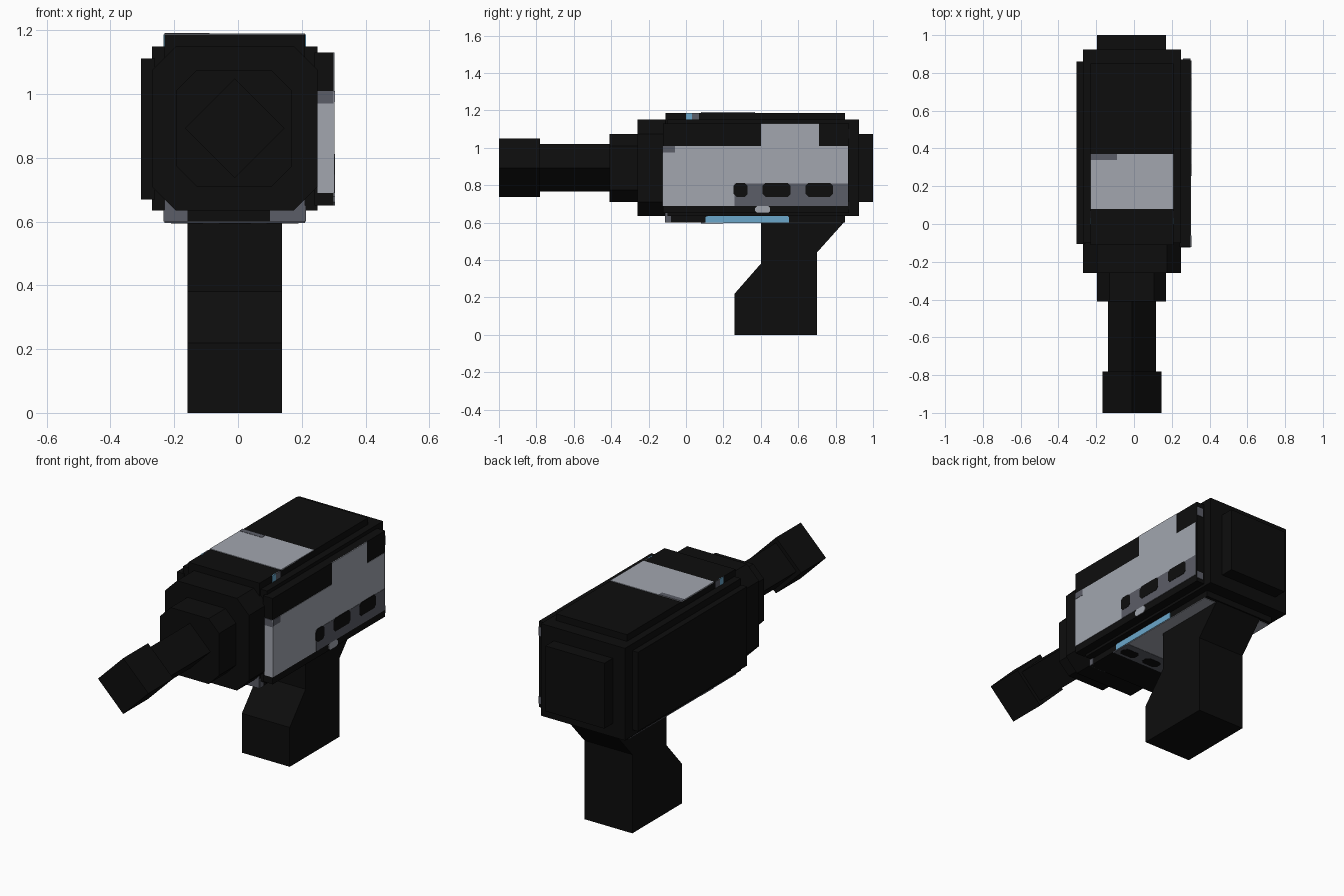
import bpy, bmesh

cube = bpy.data.objects.get("Cube")
if cube:
    bpy.data.objects.remove(cube, do_unlink=True)


def material(name, r, g, b):
    m = bpy.data.materials.new(name)
    m.use_nodes = True
    m.diffuse_color = (r, g, b, 1)
    m.node_tree.nodes["Principled BSDF"].inputs["Base Color"].default_value = (r, g, b, 1)
    return m


BLACK = material("black", 0.004, 0.004, 0.004)
LIGHT = material("light_grey", 0.36, 0.38, 0.43)
DARK = material("dark_grey", 0.105, 0.11, 0.135)
BLUE = material("sky_blue", 0.145, 0.39, 0.60)
MID = -0.01    # x of the body's centre line
AXIS_Z = 0.893  # height of the barrel's centre line


def prism(name, outline, axis, lo, hi, mat):
    """Extrude an outline in the two other axes along the given axis."""
    place = {"x": lambda a, b, d: (d, a, b),
             "y": lambda a, b, d: (a, d, b),
             "z": lambda a, b, d: (a, b, d)}[axis]
    bm = bmesh.new()
    low = [bm.verts.new(place(a, b, lo)) for a, b in outline]
    high = [bm.verts.new(place(a, b, hi)) for a, b in outline]
    bm.faces.new(low)
    bm.faces.new(high[::-1])
    for i in range(len(low)):
        j = (i + 1) % len(low)
        bm.faces.new((low[j], low[i], high[i], high[j]))
    bmesh.ops.recalc_face_normals(bm, faces=bm.faces)
    mesh = bpy.data.meshes.new(name)
    bm.to_mesh(mesh)
    bm.free()
    mesh.materials.append(mat)
    obj = bpy.data.objects.new(name, mesh)
    bpy.context.collection.objects.link(obj)
    return obj


def rect(a0, a1, b0, b1, c=0):
    """Rectangle outline, with chamfered corners if c is set."""
    if not c:
        return [(a0, b0), (a1, b0), (a1, b1), (a0, b1)]
    return [(a0 + c, b0), (a1 - c, b0), (a1, b0 + c), (a1, b1 - c),
            (a1 - c, b1), (a0 + c, b1), (a0, b1 - c), (a0, b0 + c)]


def diamond(r):
    return [(MID - r, AXIS_Z), (MID, AXIS_Z - r), (MID + r, AXIS_Z), (MID, AXIS_Z + r)]


# Stepped body
prism("body_core", rect(-0.23, 0.21, 0.6, 1.187), "y", -0.11, 0.85, BLACK)
prism("body_middle", rect(-0.27, 0.25, 0.635, 1.15), "y", -0.1, 0.925, BLACK)
prism("left_side", rect(-0.305, -0.26, 0.67, 1.112), "y", -0.105, 0.86, BLACK)
prism("rear_cap", rect(-0.195, 0.17, 0.71, 1.075), "y", 0.9, 1.0, BLACK)
prism("front_collar", rect(-0.27, 0.25, 0.635, 1.15, 0.075), "y", -0.26, -0.1, BLACK)
prism("front_cap", rect(-0.195, 0.17, 0.71, 1.075, 0.065), "y", -0.41, -0.25, BLACK)

# Barrel and muzzle
prism("barrel", diamond(0.127), "y", -0.79, -0.4, BLACK)
prism("muzzle", diamond(0.156), "y", -1.0, -0.78, BLACK)

# Grip
prism("grip", [(0.26, 0), (0.7, 0), (0.7, 0.44), (0.845, 0.602), (0.4, 0.602),
               (0.4, 0.38), (0.26, 0.22)], "x", -0.158, 0.138, BLACK)

# Side panel with its painted plates
X = 0.3
prism("side_panel", rect(-0.122, 0.872, 0.65, 1.13), "x", 0.24, X, BLACK)
prism("panel_plate", [(-0.122, 0.69), (0.865, 0.69), (0.865, 1.01), (0.71, 1.01),
                      (0.71, 1.13), (0.4, 1.13), (0.4, 1.01), (-0.122, 1.01)],
      "x", X - 0.002, X + 0.002, LIGHT)
prism("panel_lower_plate", rect(0.26, 0.865, 0.69, 0.81), "x", X, X + 0.0035, DARK)
prism("panel_corner_plate", rect(-0.122, -0.06, 0.975, 1.01), "x", X, X + 0.0035, DARK)
prism("panel_tab", rect(0.37, 0.45, 0.65, 0.69, 0.012), "x", X, X + 0.0035, LIGHT)
for i, (y0, y1) in enumerate([(0.255, 0.33), (0.41, 0.56), (0.64, 0.785)]):
    prism(f"panel_slot_{i}", rect(y0, y1, 0.738, 0.812, 0.015), "x", X, X + 0.005, BLACK)
prism("panel_front_plate", rect(0.25, X, 0.69, 0.97), "y", -0.125, -0.12, LIGHT)
prism("panel_front_top", rect(0.25, X, 0.97, 1.01), "y", -0.125, -0.12, DARK)
for i, (z0, z1) in enumerate([(0.67, 0.71), (1.05, 1.1)]):
    prism(f"panel_rear_mark_{i}", rect(0.26, X, z0, z1), "y", 0.87, 0.875, DARK)

# Top plate
prism("top_plate", rect(-0.23, 0.21, 0.08, 0.37), "z", 1.185, 1.19, LIGHT)
prism("top_plate_mark", rect(-0.23, -0.09, 0.34, 0.37), "z", 1.187, 1.1915, DARK)

# Small lights on both upper edges
for side, x in (("left", 0.21), ("right", -0.23)):
    prism(f"{side}_light", rect(0, 0.033, 1.135, 1.187), "x", x - 0.003, x + 0.003, BLUE)
    prism(f"{side}_light_mount", rect(0.033, 0.07, 1.135, 1.187), "x", x - 0.003, x + 0.003, DARK)

# Lower edge stripes
prism("blue_stripe", [(0.105, 0.6), (0.55, 0.6), (0.55, 0.63), (0.53, 0.645),
                      (0.14, 0.645), (0.105, 0.63)], "x", 0.208, 0.213, BLUE)
prism("left_front_mark", rect(-0.11, -0.08, 0.6, 0.65), "x", 0.208, 0.213, DARK)
prism("right_lower_stripe", rect(-0.11, 0.8, 0.6, 0.637), "x", -0.233, -0.228, DARK)
for i, (x0, x1) in enumerate([(-0.23, -0.158), (0.1, 0.21)]):
    prism(f"lower_front_mark_{i}", rect(x0, x1, 0.6, 0.67), "y", -0.113, -0.108, DARK)

# Underside plate with slots
prism("underside_plate", rect(-0.23, 0.21, 0.1, 0.83), "z", 0.597, 0.602, LIGHT)
prism("underside_front_plate", rect(-0.23, 0.21, 0.08, 0.2), "z", 0.5955, 0.601, DARK)
for i in range(3):
    x = MID + (i - 1) * 0.15
    prism(f"underside_slot_{i}", rect(x - 0.05, x + 0.05, 0.1, 0.16, 0.015),
          "z", 0.594, 0.6, BLACK)
